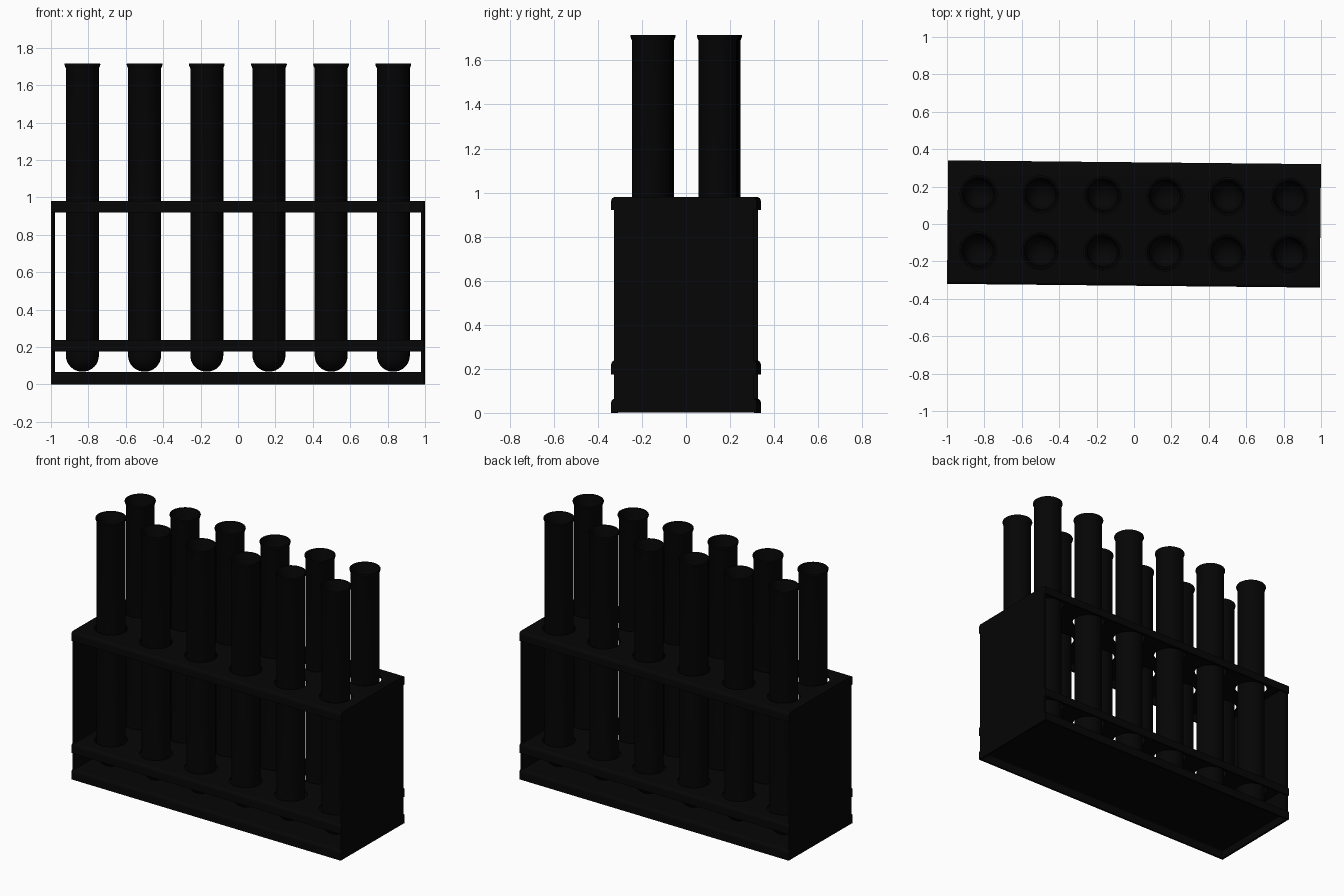
import bpy
import bmesh
from math import cos, sin, pi, radians
from mathutils import Matrix

if "Cube" in bpy.data.objects:
    bpy.data.objects.remove(bpy.data.objects["Cube"], do_unlink=True)

TILT = -0.01                       # slight turn of the whole rack
LENGTH, DEPTH, SHEET = 1.993, 0.66, 0.012
COLUMNS = [-0.832 + 0.3325 * i for i in range(6)]
ROWS = (-0.15, 0.152)
parts = []

black = bpy.data.materials.new("near_black")
black.use_nodes = True
black.diffuse_color = (0.0016, 0.0016, 0.0016, 1)
black.node_tree.nodes["Principled BSDF"].inputs["Base Color"].default_value = black.diffuse_color


def finish(name, bm):
    mesh = bpy.data.meshes.new(name)
    bmesh.ops.recalc_face_normals(bm, faces=bm.faces)
    bm.to_mesh(mesh)
    bm.free()
    mesh.materials.append(black)
    obj = bpy.data.objects.new(name, mesh)
    bpy.context.collection.objects.link(obj)
    return obj


def smooth(obj):
    bpy.ops.object.select_all(action='DESELECT')
    obj.select_set(True)
    bpy.context.view_layer.objects.active = obj
    bpy.ops.object.shade_smooth_by_angle(angle=radians(35))


def fold(half, low, top, radius):
    # section of a sheet whose long edges are folded down
    arc = [(half - radius + radius * cos(a * pi / 8), top - radius + radius * sin(a * pi / 8))
           for a in range(5)]
    right = [(half, low)] + arc
    return right + [(-y, z) for y, z in reversed(right)]


def tray(name, low, top):
    outer = fold(DEPTH / 2, low, top, 0.018)
    inner = fold(DEPTH / 2 - SHEET, low, top - SHEET, 0.006)
    bm = bmesh.new()
    cap = bm.faces.new([bm.verts.new((-LENGTH / 2, y, z)) for y, z in outer + inner[::-1]])
    grown = bmesh.ops.extrude_face_region(bm, geom=[cap], use_keep_orig=True)["geom"]
    bmesh.ops.translate(bm, vec=(LENGTH, 0, 0),
                        verts=[v for v in grown if isinstance(v, bmesh.types.BMVert)])
    obj = finish(name, bm)
    parts.append(obj)
    return obj


def drill(obj, z):
    # cut one hole for each tube
    bm = bmesh.new()
    for x in COLUMNS:
        for y in ROWS:
            bmesh.ops.create_cone(bm, cap_ends=True, segments=32, radius1=0.1, radius2=0.1,
                                  depth=0.2, matrix=Matrix.Translation((x, y, z)))
    cutter = finish("hole_cutter", bm)
    cutter.hide_render = True
    mod = obj.modifiers.new("holes", 'BOOLEAN')
    mod.operation = 'DIFFERENCE'
    mod.solver = 'EXACT'
    mod.object = cutter
    bpy.context.view_layer.objects.active = obj
    bpy.ops.object.modifier_apply(modifier=mod.name)
    bpy.data.objects.remove(cutter, do_unlink=True)


# rack: folded base, two drilled folded shelves
tray("base_tray", 0, 0.065)
for name, low, top in (("lower_shelf", 0.175, 0.238), ("upper_shelf", 0.92, 0.98)):
    drill(tray(name, low, top), top)

# end panels between the folded edges
for side, sign in (("left", 1), ("right", -1)):
    bm = bmesh.new()
    size = Matrix.Diagonal((0.014, DEPTH - 2 * SHEET, 0.974, 1))
    bmesh.ops.create_cube(bm, size=1, matrix=Matrix.Translation((sign * 0.9895, 0, 0.488)) @ size)
    parts.append(finish(side + "_end_panel", bm))

# tube profile: round bottom, flared rim, hollow inside
R, INNER, FLOOR = 0.0868, 0.079, 0.068


def bowl(radius):
    return [(radius * sin(a * pi / 16), FLOOR + R - radius * cos(a * pi / 16)) for a in range(9)]


profile = bowl(R) + [(R, 1.69), (0.092, 1.702), (0.0945, 1.71), (0.093, 1.715),
                     (0.086, 1.712), (INNER, 1.69)] + bowl(INNER)[::-1]

for row, y in zip(("front", "back"), ROWS):
    for c, x in enumerate(COLUMNS):
        bm = bmesh.new()
        verts = [bm.verts.new((px, 0, pz)) for px, pz in profile]
        edges = [bm.edges.new(pair) for pair in zip(verts, verts[1:])]
        bmesh.ops.spin(bm, geom=verts + edges, cent=(0, 0, 0), axis=(0, 0, 1),
                       angle=2 * pi, steps=32)
        bmesh.ops.remove_doubles(bm, verts=bm.verts, dist=0.0005)
        bmesh.ops.translate(bm, verts=bm.verts, vec=(x, y, 0))
        parts.append(finish("%s_tube_%d" % (row, c + 1), bm))

for obj in parts:
    smooth(obj)
    obj.rotation_euler.z = TILT
